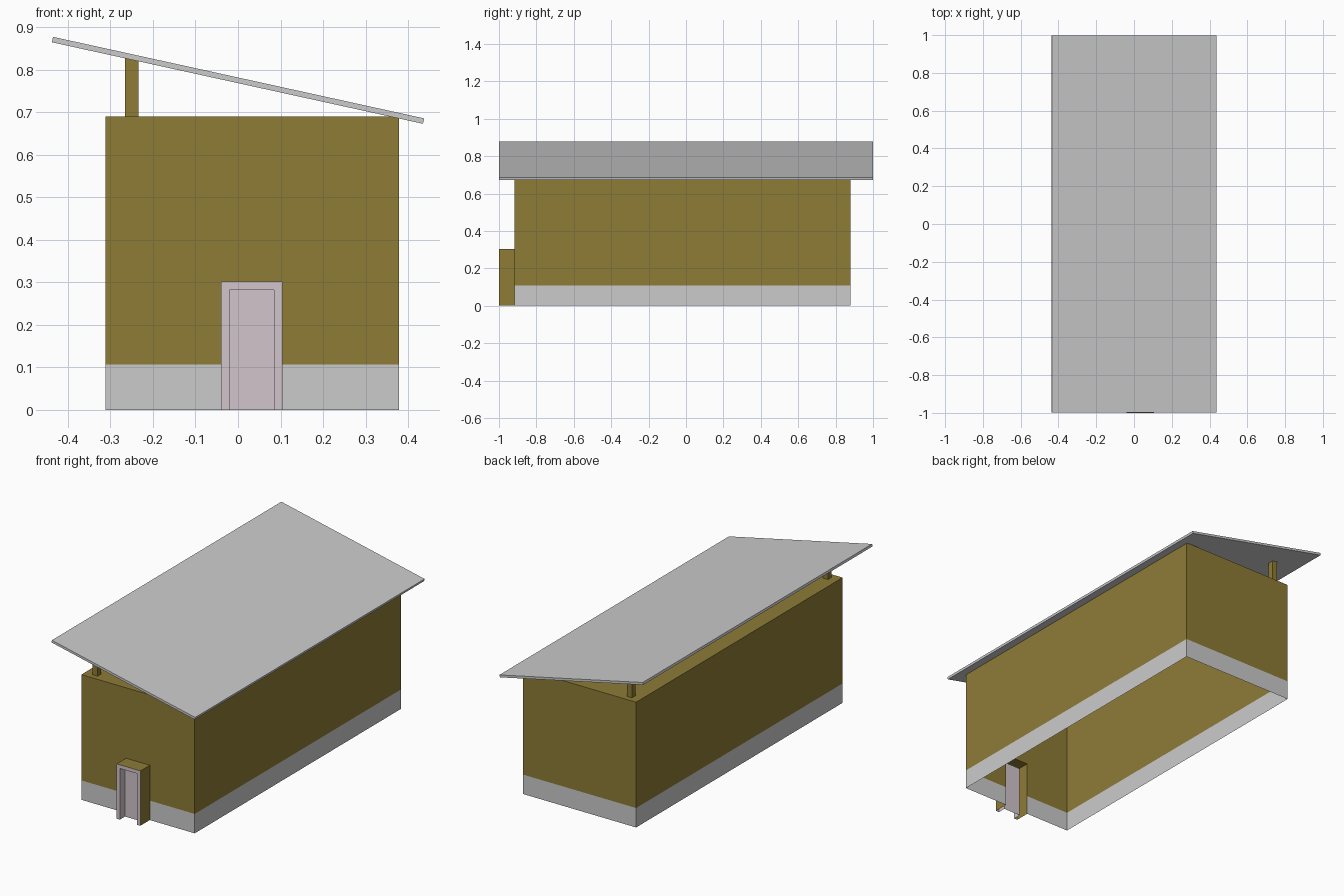
import bpy, bmesh, math
from mathutils import Matrix

if "Cube" in bpy.data.objects:
    bpy.data.objects.remove(bpy.data.objects["Cube"])


def material(name, color):
    m = bpy.data.materials.new(name)
    m.diffuse_color = (*color, 1)
    m.use_nodes = True
    m.node_tree.nodes["Principled BSDF"].inputs["Base Color"].default_value = m.diffuse_color
    return m


OLIVE = material("olive_wall", (0.27, 0.20, 0.037))
MAUVE = material("door_paint", (0.64, 0.555, 0.60))


def finish(name, bm, mat=None):
    me = bpy.data.meshes.new(name)
    bm.to_mesh(me)
    bm.free()
    ob = bpy.data.objects.new(name, me)
    bpy.context.collection.objects.link(ob)
    if mat:
        me.materials.append(mat)
    return ob


def loft(name, rows, mat=None, closed=False, cap=False):
    """Skin a sheet between successive rows of points; optionally cap the last row."""
    bm = bmesh.new()
    vs = [[bm.verts.new(p) for p in row] for row in rows]
    n = len(rows[0])
    for a, b in zip(vs, vs[1:]):
        for i in range(n if closed else n - 1):
            j = (i + 1) % n
            bm.faces.new((a[i], a[j], b[j], b[i]))
    if cap:
        bm.faces.new(vs[-1])
    return finish(name, bm, mat)


def box(name, center, size, mat=None, tilt=0):
    bm = bmesh.new()
    bmesh.ops.create_cube(bm, size=1, matrix=Matrix.Translation(center)
                          @ Matrix.Rotation(tilt, 4, 'Y') @ Matrix.Diagonal((*size, 1)))
    return finish(name, bm, mat)


X0, X1, Y0, Y1 = -0.312, 0.379, -0.918, 0.88   # wall footprint
D0, D1, DH = -0.04, 0.105, 0.302               # doorway
BAND, TOP = 0.107, 0.69
FRONT = -1.0

# Walls: thin shell, open below, with a gap for the doorway
path = [(D1, Y0), (X1, Y0), (X1, Y1), (X0, Y1), (X0, Y0), (D0, Y0)]


def at(z, pts=path):
    return [(x, y, z) for x, y in pts]


loft("plinth_band", [at(0), at(BAND)])
loft("lower_walls", [at(BAND), at(DH)], OLIVE)
loft("upper_walls", [at(DH), at(TOP)], OLIVE, closed=True, cap=True)


# Porch around the door: olive outside, painted frame, recessed door panel
def arch(y, inset=0):
    l, r, h = D0 + inset, D1 - inset, DH - inset
    return [(r, y, 0), (r, y, h), (l, y, h), (l, y, 0)]


loft("porch_shell", [arch(Y0), arch(FRONT)], OLIVE)
loft("door_frame_and_panel",
     [arch(FRONT), arch(FRONT, 0.02), arch(FRONT + 0.045, 0.02)], MAUVE, cap=True)

# Sloping roof slab
slope = math.atan2(0.192, 0.874)
box("roof", (0, 0, 0.775), (0.894, 1.998, 0.013), tilt=slope)

# Posts holding up the high side of the roof
for label, y in (("front", -0.872), ("back", 0.834)):
    box(label + "_post", (-0.25, y, (TOP + 0.827) / 2), (0.031, 0.031, 0.827 - TOP), OLIVE)
